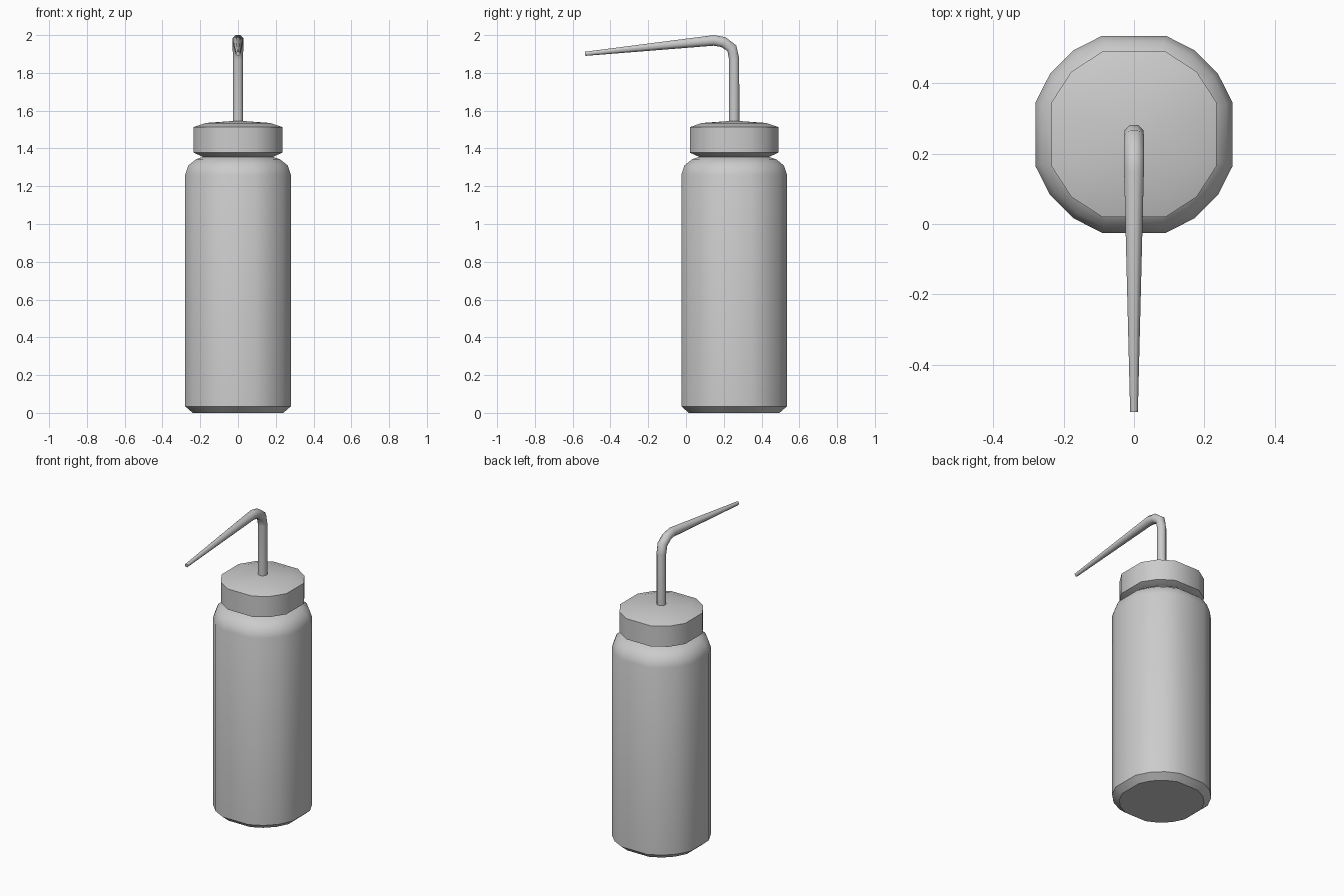
import bpy, bmesh, math
from mathutils import Vector

if "Cube" in bpy.data.objects:
    bpy.data.objects.remove(bpy.data.objects["Cube"])

CY = 0.255  # y of the bottle axis


def skin(name, rings, angle):
    """Join equal-length rings of points into a closed solid."""
    bm = bmesh.new()
    loops = [[bm.verts.new(p) for p in ring] for ring in rings]
    n = len(loops[0])
    for a, b in zip(loops, loops[1:]):
        for i in range(n):
            j = (i + 1) % n
            bm.faces.new((a[i], a[j], b[j], b[i]))
    bm.faces.new(loops[0][::-1])
    bm.faces.new(loops[-1])
    bmesh.ops.recalc_face_normals(bm, faces=bm.faces)
    mesh = bpy.data.meshes.new(name)
    bm.to_mesh(mesh)
    bm.free()
    ob = bpy.data.objects.new(name, mesh)
    bpy.context.collection.objects.link(ob)
    bpy.ops.object.select_all(action='DESELECT')
    ob.select_set(True)
    bpy.context.view_layer.objects.active = ob
    bpy.ops.object.shade_smooth_by_angle(angle=math.radians(angle))
    return ob


def turned(name, profile, quarter, angle):
    """Turn a (half width, z) profile, with the given corner angles in each quarter."""
    angles = [math.radians(q * 90 + a) for q in range(4) for a in quarter]
    k = 1 / math.cos(math.radians(quarter[0]))  # half width to corner radius
    rings = [[(r * k * math.cos(a), CY + r * k * math.sin(a), z) for a in angles]
             for r, z in profile]
    return skin(name, rings, angle)


# Bottle body: wide flats on the four sides, chamfered base, rounded shoulder
turned("bottle_body",
       [(0.24, 0), (0.28, 0.035), (0.28, 1.26), (0.263, 1.31),
        (0.222, 1.343), (0.18, 1.357), (0.18, 1.37)],
       (18, 36, 54, 72), 40)

# Screw cap with tapered underside and shallow domed top
turned("screw_cap",
       [(0.18, 1.353), (0.235, 1.378), (0.235, 1.513), (0.17, 1.535), (0.03, 1.545)],
       (21, 45, 69), 35)

# Bent spout: octagonal tube tapering to the tip, path as (y, z, radius)
path = [(0.255, 1.53, 0.027), (0.255, 1.873, 0.027), (0.243, 1.93, 0.028),
        (0.198, 1.963, 0.028), (0.147, 1.972, 0.028), (-0.534, 1.901, 0.011)]
pts = [Vector((0, y, z)) for y, z, r in path]
rings = []
for i, p in enumerate(pts):
    before = (p - pts[i - 1]).normalized() if i else Vector()
    after = (pts[i + 1] - p).normalized() if i + 1 < len(pts) else Vector()
    t = (before + after).normalized()
    side = Vector((1, 0, 0))
    up = side.cross(t)
    r = path[i][2] / math.cos(math.pi / 8)
    rings.append([p + r * (math.cos(a) * side + math.sin(a) * up)
                  for a in (math.pi / 8 + k * math.pi / 4 for k in range(8))])
skin("spout_tube", rings, 50)
